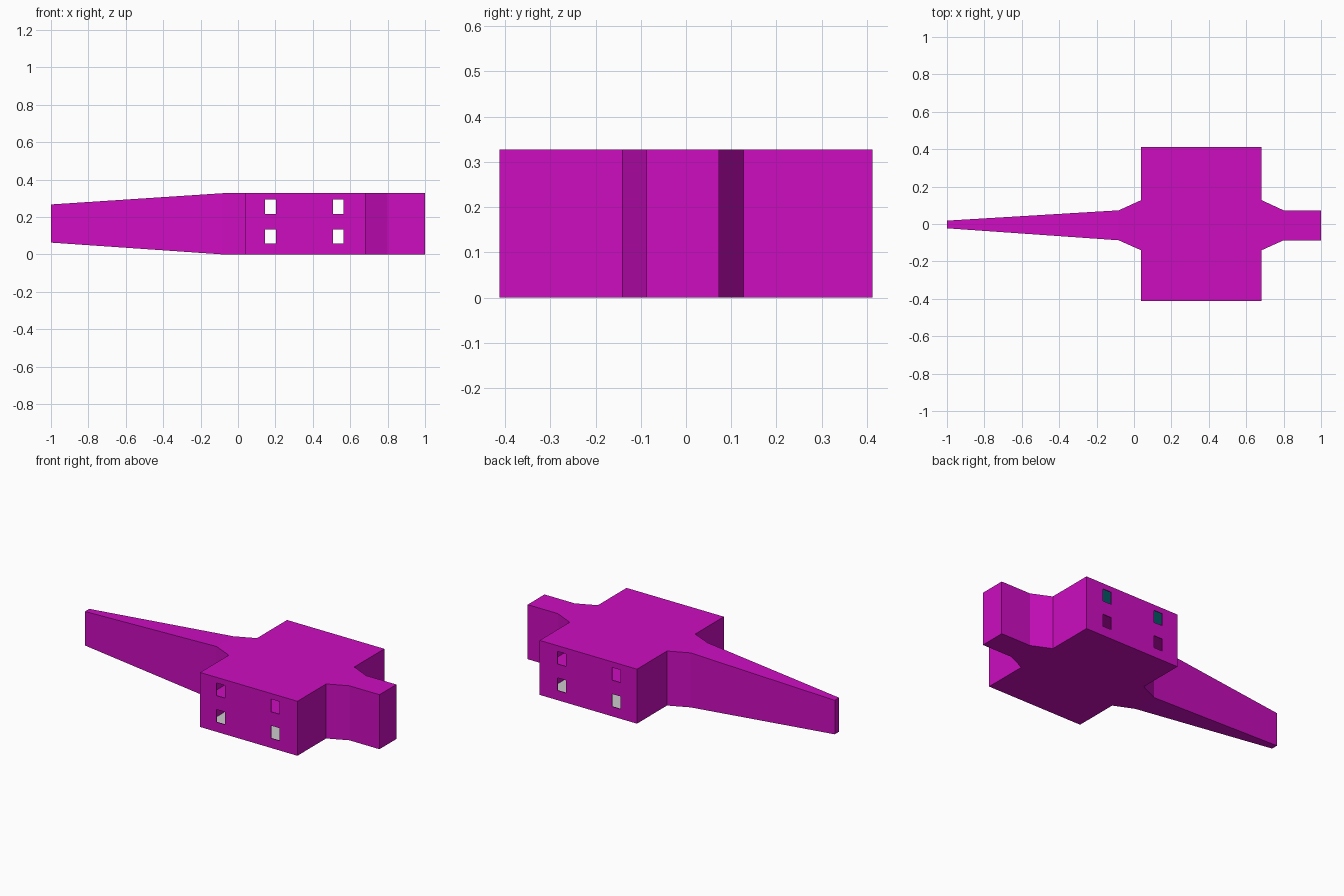
import bpy, bmesh

if "Cube" in bpy.data.objects:
    bpy.data.objects.remove(bpy.data.objects["Cube"], do_unlink=True)

HEIGHT = 0.327
WALL = 0.005


def material(name, rgb):
    mat = bpy.data.materials.new(name)
    mat.use_nodes = True
    mat.diffuse_color = (*rgb, 1)
    mat.node_tree.nodes["Principled BSDF"].inputs["Base Color"].default_value = (*rgb, 1)
    return mat


def finish(name, bm):
    bmesh.ops.recalc_face_normals(bm, faces=bm.faces[:])
    mesh = bpy.data.meshes.new(name)
    bm.to_mesh(mesh)
    bm.free()
    obj = bpy.data.objects.new(name, mesh)
    bpy.context.collection.objects.link(obj)
    return obj


def box(name, x, y, z):
    """Box spanning the given (low, high) ranges."""
    bm = bmesh.new()
    bmesh.ops.create_cube(bm, size=1)
    for v in bm.verts:
        v.co = [r[0] if c < 0 else r[1] for c, r in zip(v.co, (x, y, z))]
    return finish(name, bm)


def cut(obj, cutter):
    mod = obj.modifiers.new(cutter.name, "BOOLEAN")
    mod.operation = "DIFFERENCE"
    mod.solver = "EXACT"
    mod.object = cutter
    cutter.hide_render = True
    bpy.context.view_layer.update()
    deps = bpy.context.evaluated_depsgraph_get()
    mesh = bpy.data.meshes.new_from_object(obj.evaluated_get(deps))
    obj.modifiers.clear()
    obj.data = mesh
    bpy.data.objects.remove(cutter, do_unlink=True)


magenta = material("magenta", (0.61, 0.004, 0.53))
grey = material("pale grey", (0.6, 0.6, 0.6))
teal = material("teal", (0.005, 0.42, 0.52))

# Central block with short arm and neck, as stations of x, front y and back y
stations = [(1, -0.087, 0.073), (0.80, -0.087, 0.073), (0.683, -0.14, 0.127),
            (0.683, -0.412, 0.412), (0.037, -0.412, 0.412), (0.037, -0.14, 0.127),
            (-0.082, -0.087, 0.073)]
bm = bmesh.new()
outline = [(x, f) for x, f, b in stations] + [(x, b) for x, f, b in reversed(stations)]
base = bm.faces.new([bm.verts.new((x, y, 0)) for x, y in outline])
top = bmesh.ops.extrude_face_region(bm, geom=[base])
bmesh.ops.translate(bm, vec=(0, 0, HEIGHT),
                    verts=[g for g in top["geom"] if isinstance(g, bmesh.types.BMVert)])
bm.normal_update()

# Long tapered arm, extruded from the neck and shrunk at the tip
neck = min(bm.faces, key=lambda f: f.calc_center_median().x)
tip = bmesh.ops.extrude_face_region(bm, geom=[neck])
bmesh.ops.delete(bm, geom=[neck], context="FACES_ONLY")
for v in [g for g in tip["geom"] if isinstance(g, bmesh.types.BMVert)]:
    v.co = (-1, 0.018 if v.co.y > 0 else -0.023, 0.267 if v.co.z > 0.1 else 0.063)
body = finish("body", bm)

# Two storeys inside the block
for i, z in enumerate([(WALL, 0.161), (0.166, HEIGHT - WALL)]):
    cut(body, box(f"storey_{i}", (0.042, 0.678), (-0.407, 0.407), z))

# Window openings through the front and back walls
for x in (0.145, 0.507):
    for z in (0.058, 0.217):
        cut(body, box("window", (x, x + 0.058), (-0.5, 0.5), (z, z + 0.076)))

# Inside floor is grey, inside ceiling is teal
body.data.materials.clear()
for mat in (magenta, grey, teal):
    body.data.materials.append(mat)
for face in body.data.polygons:
    face.use_smooth = False
    face.material_index = 0
    if face.normal.z > 0.9 and face.center.z < 0.03:
        face.material_index = 1
    elif face.normal.z < -0.9 and face.center.z > 0.3:
        face.material_index = 2
